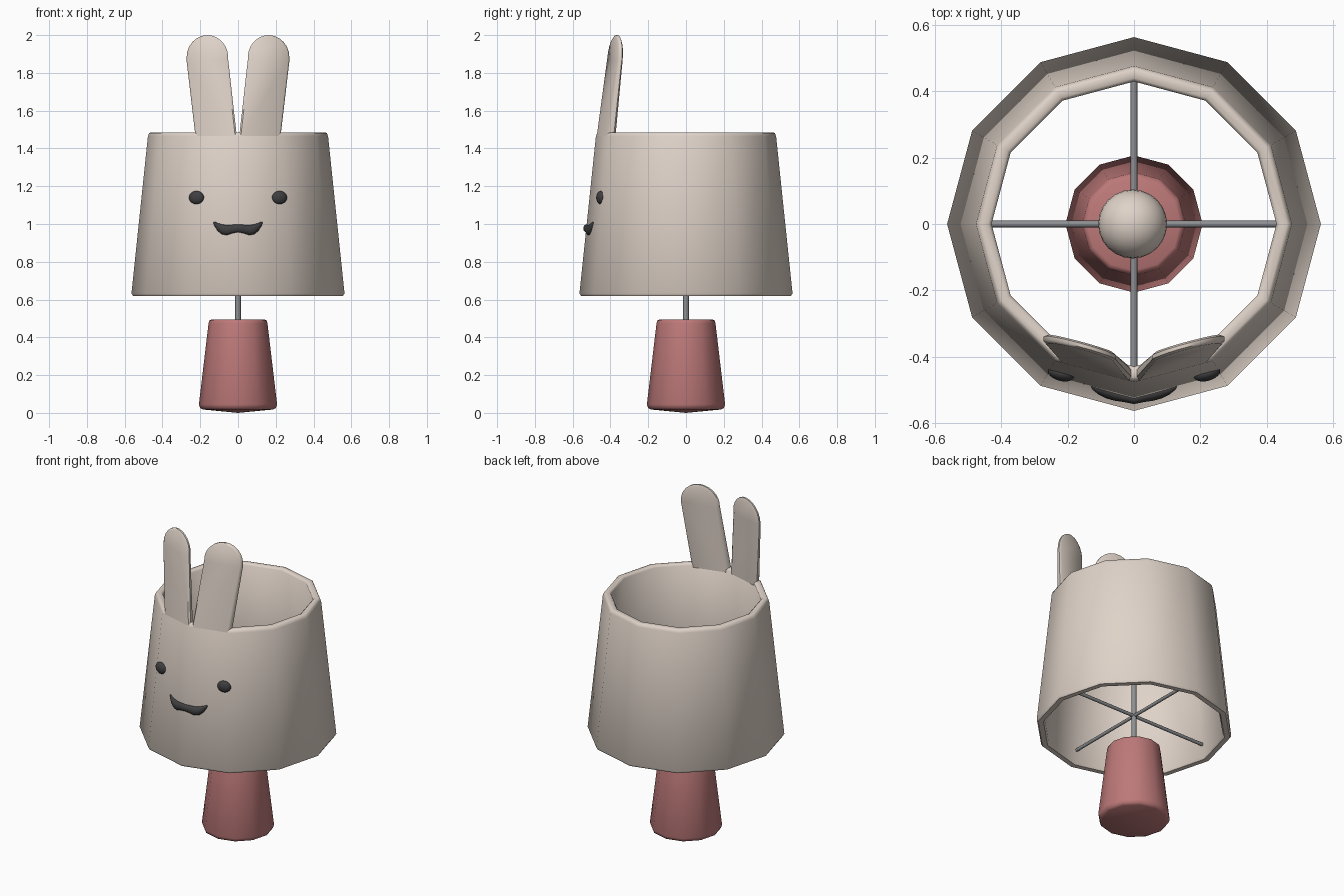
import bpy, bmesh, math
from mathutils import Matrix, Vector

if "Cube" in bpy.data.objects:
    bpy.data.objects.remove(bpy.data.objects["Cube"])

def material(name, rgb):
    m = bpy.data.materials.new(name)
    m.diffuse_color = (*rgb, 1)
    m.use_nodes = True
    m.node_tree.nodes["Principled BSDF"].inputs["Base Color"].default_value = m.diffuse_color
    return m

CREAM = material("cream", (0.74, 0.65, 0.58))
ROSE = material("dusty rose", (0.51, 0.19, 0.19))
DARK = material("charcoal", (0.05, 0.05, 0.053))
METAL = material("grey metal", (0.27, 0.28, 0.29))

def finish(name, bm, mat, angle=50):
    bmesh.ops.recalc_face_normals(bm, faces=bm.faces)
    me = bpy.data.meshes.new(name)
    bm.to_mesh(me)
    bm.free()
    ob = bpy.data.objects.new(name, me)
    bpy.context.collection.objects.link(ob)
    me.materials.append(mat)
    bpy.ops.object.select_all(action='DESELECT')
    ob.select_set(True)
    bpy.context.view_layer.objects.active = ob
    bpy.ops.object.shade_smooth_by_angle(angle=math.radians(angle))
    return ob

def lathe(name, profile, mat, sides=12, closed=False):
    bm = bmesh.new()
    rings = []
    for r, z in profile:
        if r == 0:
            rings.append([bm.verts.new((0, 0, z))] * sides)
        else:
            rings.append([bm.verts.new((r * math.cos(i * math.tau / sides),
                                        r * math.sin(i * math.tau / sides), z))
                          for i in range(sides)])
    pairs = list(zip(rings, rings[1:])) + ([(rings[-1], rings[0])] if closed else [])
    for a, b in pairs:
        for i in range(sides):
            j = (i + 1) % sides
            bm.faces.new(list(dict.fromkeys((a[i], a[j], b[j], b[i]))))
    return finish(name, bm, mat)

def rod(name, a, b, radius, mat):
    a, b = Vector(a), Vector(b)
    bm = bmesh.new()
    rot = (b - a).to_track_quat('Z', 'Y').to_matrix().to_4x4()
    bmesh.ops.create_cone(bm, cap_ends=True, segments=12, radius1=radius, radius2=radius,
                          depth=(b - a).length,
                          matrix=Matrix.Translation((a + b) / 2) @ rot)
    return finish(name, bm, mat)

def ellipsoid(name, pos, size, mat, yaw=0):
    bm = bmesh.new()
    bmesh.ops.create_uvsphere(bm, u_segments=24, v_segments=14, radius=1,
                              matrix=Matrix.Translation(pos) @ Matrix.Rotation(yaw, 4, 'Z')
                              @ Matrix.Diagonal((*size, 1)))
    return finish(name, bm, mat, 60)

C15, S15 = math.cos(math.radians(15)), math.sin(math.radians(15))

def facet_y(x, z, depth=0):
    """y on the front shade facets, moved inwards by depth."""
    apothem = (0.475 - 0.105 * (z - 1.48)) * C15
    return -(apothem - depth - S15 * abs(x)) / C15

# Tapered twelve-sided foot and hollow shade
lathe("base", [(0, 0), (0.185, 0.018), (0.2, 0.025), (0.207, 0.045), (0.156, 0.475),
               (0.152, 0.489), (0.14, 0.495), (0, 0.495)], ROSE)
lathe("shade", [(0.525, 0.62), (0.556, 0.62), (0.564, 0.633), (0.477, 1.465), (0.47, 1.482),
                (0.462, 1.485), (0.44, 1.485), (0.43, 1.475), (0.517, 0.632)], CREAM, closed=True)

# Pole, cross supports and bulb
rod("pole", (0, 0, 0.48), (0, 0, 1.04), 0.015, METAL)
rod("support_x", (-0.51, 0, 0.71), (0.51, 0, 0.71), 0.01, METAL)
rod("support_y", (0, -0.51, 0.71), (0, 0.51, 0.71), 0.01, METAL)
ellipsoid("bulb", (-0.004, 0, 1.08), (0.104, 0.104, 0.104), CREAM)

def ear(name, side):
    # outline in x and z: straight sides, rounded tip
    outline = [(0.225, 1.46), (0.273, 1.87)]
    outline += [(0.162 + 0.111 * math.cos(t), 1.88 + 0.12 * math.sin(t))
                for t in (math.pi * k / 12 for k in range(1, 12))]
    outline += [(0.052, 1.87), (0.006, 1.46)]
    bm = bmesh.new()
    loops = []
    # four layers: inset front, front edge, back edge, inset back
    for frac, inset in ((0, 0.92), (0.25, 1), (0.72, 1), (1, 0.88)):
        loop = []
        for x, z in outline:
            cx = 0.115 + 0.047 * (z - 1.46) / 0.42
            x2 = cx + (x - cx) * inset
            z2 = z if z < 1.88 else 1.88 + (z - 1.88) * inset
            thick = 0.045 - 0.022 * (z - 1.46) / 0.54
            loop.append(bm.verts.new((side * x2, facet_y(x2, z2, frac * thick), z2)))
        loops.append(loop)
    n = len(outline)
    for a, b in zip(loops, loops[1:]):
        for i in range(n):
            j = (i + 1) % n
            bm.faces.new((a[i], a[j], b[j], b[i]))
    bm.faces.new(loops[0])
    bm.faces.new(loops[-1])
    finish(name, bm, CREAM)

# Ears and eyes on both sides
for side, label in ((1, "right"), (-1, "left")):
    ear("ear_" + label, side)
    ellipsoid("eye_" + label, (side * 0.22, facet_y(0.22, 1.14), 1.14),
              (0.041, 0.022, 0.035), DARK, side * math.radians(15))

# Curved mouth: rings swept along the shade front
half = [(0.13, 1.006, 0.003), (0.124, 1.0, 0.012), (0.108, 0.984, 0.021),
        (0.085, 0.971, 0.027), (0.06, 0.967, 0.027), (0.03, 0.973, 0.023)]
path = [(-x, z, r) for x, z, r in half] + [(0, 0.977, 0.021)] + half[::-1]
bm = bmesh.new()
rings = []
for x, z, r in path:
    y = facet_y(x, z)
    rings.append([bm.verts.new((x, y + 0.75 * r * math.cos(k * math.tau / 12),
                                z + r * math.sin(k * math.tau / 12))) for k in range(12)])
for a, b in zip(rings, rings[1:]):
    for i in range(12):
        j = (i + 1) % 12
        bm.faces.new((a[i], a[j], b[j], b[i]))
bm.faces.new(rings[0])
bm.faces.new(rings[-1])
finish("mouth", bm, DARK, 60)
